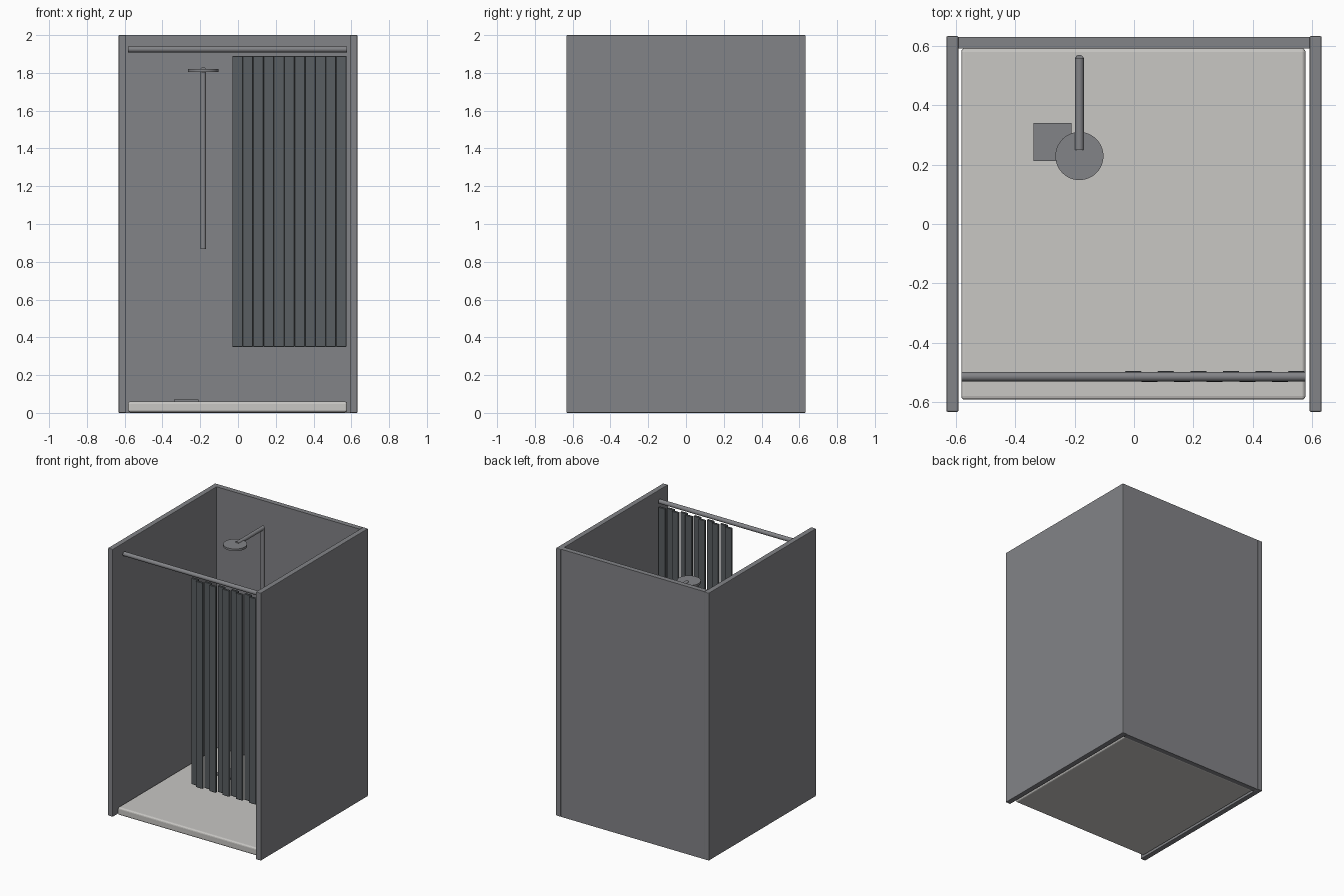
import bpy, math
from mathutils import Vector

if "Cube" in bpy.data.objects:
    bpy.data.objects.remove(bpy.data.objects["Cube"])


def material(name, rgb):
    m = bpy.data.materials.new(name)
    m.diffuse_color = (*rgb, 1)
    m.use_nodes = True
    m.node_tree.nodes["Principled BSDF"].inputs["Base Color"].default_value = m.diffuse_color
    return m


GREY = material("slate_grey", (0.225, 0.228, 0.242))
WHITE = material("warm_white", (0.58, 0.57, 0.55))
CLOTH = material("dark_cloth", (0.102, 0.114, 0.122))


def finish(ob, name, mat, bevel=0.0, segments=2):
    ob.name = name
    ob.data.materials.append(mat)
    if bevel:
        b = ob.modifiers.new("bevel", 'BEVEL')
        b.width, b.segments = bevel, segments
    return ob


def box(name, lo, hi, mat, bevel=0.0, segments=2):
    lo, hi = Vector(lo), Vector(hi)
    bpy.ops.mesh.primitive_cube_add(size=1, location=(lo + hi) / 2)
    ob = bpy.context.object
    ob.scale = hi - lo
    bpy.ops.object.transform_apply(location=False, rotation=False, scale=True)
    return finish(ob, name, mat, bevel, segments)


def rod(name, a, b, r, mat, sides=32):
    a, b = Vector(a), Vector(b)
    d = b - a
    bpy.ops.mesh.primitive_cylinder_add(
        vertices=sides, radius=r, depth=d.length, location=(a + b) / 2,
        rotation=d.to_track_quat('Z', 'Y').to_euler())
    ob = bpy.context.object
    bpy.ops.object.shade_smooth_by_angle(angle=math.radians(40))
    return finish(ob, name, mat)


# Enclosure walls
for side, s in (("left", -1), ("right", 1)):
    x0, x1 = sorted((s * 0.592, s * 0.632))
    box(side + "_wall", (x0, -0.633, 0), (x1, 0.633, 2), GREY, 0.004)
box("back_wall", (-0.592, 0.592, 0), (0.592, 0.63, 2), GREY)

# Floor tray and drain cover
box("shower_tray", (-0.582, -0.592, 0.003), (0.578, 0.592, 0.06), WHITE, 0.012, 3)
box("drain_cover", (-0.338, 0.213, 0.058), (-0.21, 0.34, 0.07), GREY)

# Curtain rail
rod("curtain_rail", (-0.582, -0.514, 1.925), (0.578, -0.514, 1.925), 0.016, GREY)

# Curtain: flat pleats stepping back and forward
PLEATS, X0, X1 = 11, -0.03, 0.574
step = (X1 - X0) / PLEATS
for i in range(PLEATS):
    y = -0.514 + (0.011 if i % 2 == 0 else -0.011)
    box("curtain_pleat_%d" % (i + 1), (X0 + i * step, y - 0.008, 0.35),
        (X0 + (i + 1) * step, y + 0.008, 1.89), CLOTH, 0.002, 1)

# Shower riser, arm and head
SX = -0.184
rod("riser_pipe", (SX, 0.555, 0.867), (SX, 0.555, 1.817), 0.015, GREY)
rod("shower_arm", (SX, 0.56, 1.815), (SX, 0.25, 1.815), 0.015, GREY)
rod("shower_head", (SX, 0.229, 1.804), (SX, 0.229, 1.82), 0.081, GREY, 48)
